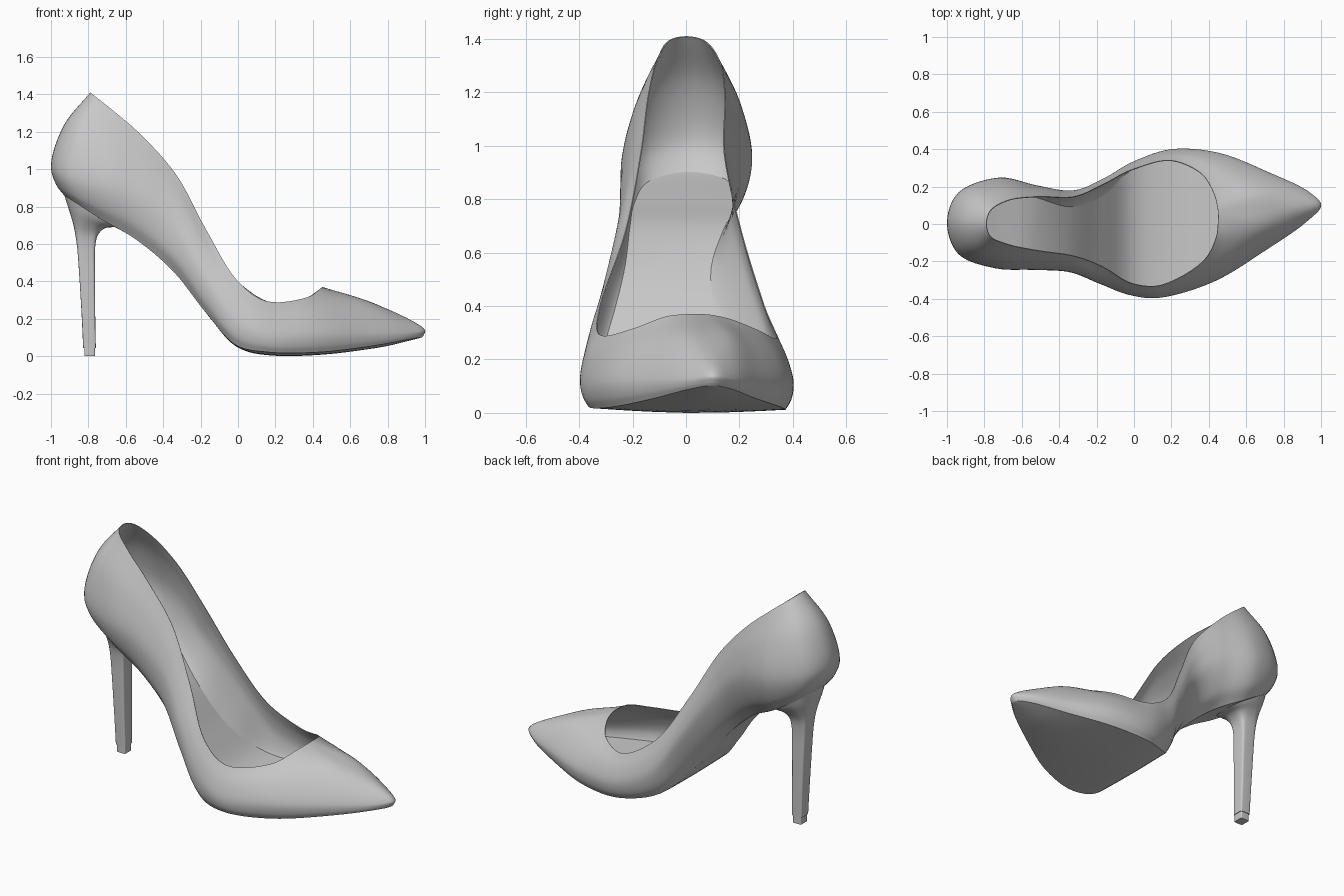
import bpy
import bmesh
import math
from mathutils import Vector

cube = bpy.data.objects.get("Cube")
if cube:
    bpy.data.objects.remove(cube, do_unlink=True)

# One plain grey covers the whole shoe
grey = bpy.data.materials.new("plain_grey")
grey.use_nodes = True
grey.diffuse_color = (0.58, 0.58, 0.58, 1)
grey.node_tree.nodes["Principled BSDF"].inputs["Base Color"].default_value = (0.58, 0.58, 0.58, 1)


def profile(points, x):
    """Height at x along a polyline of (x, z) points."""
    if x <= points[0][0]:
        return points[0][1]
    for (xa, za), (xb, zb) in zip(points, points[1:]):
        if x <= xb:
            return za + (zb - za) * (x - xa) / (xb - xa)
    return points[-1][1]


def spline(p, t):
    """Centripetal curve between the two middle points of p."""
    k = [0.0]
    for a, b in zip(p, p[1:]):
        k.append(k[-1] + max(math.sqrt((b - a).length), 1e-4))
    u = k[1] + (k[2] - k[1]) * t
    level = list(p)
    for step in (1, 2):
        level = [level[i].lerp(level[i + 1], (u - k[i]) / (k[i + step] - k[i]))
                 for i in range(len(level) - 1)]
    return level[0].lerp(level[1], t)


def closed_curve(p, steps):
    n = len(p)
    return [spline([p[(i + d) % n] for d in (-1, 0, 1, 2)], s / steps)
            for i in range(n) for s in range(steps)]


def open_curve(p, steps):
    q = [p[0] * 2 - p[1]] + list(p) + [p[-1] * 2 - p[-2]]
    out = [spline(q[i:i + 4], s / steps) for i in range(len(p) - 1) for s in range(steps)]
    return out + [p[-1]]


def loft(name, rows, closed=False, flip=False, caps=False, thickness=0):
    """Skin a list of equal-length rows of points."""
    bm = bmesh.new()
    grid = [[bm.verts.new(p) for p in row] for row in rows]
    count = len(rows[0])
    for a, b in zip(grid, grid[1:]):
        for c in range(count if closed else count - 1):
            d = (c + 1) % count
            face = [a[c], a[d], b[d], b[c]]
            bm.faces.new(face[::-1] if flip else face)
    if caps:
        bm.faces.new(grid[0][::-1])
        bm.faces.new(grid[-1])
    bmesh.ops.remove_doubles(bm, verts=bm.verts[:], dist=1e-5)
    mesh = bpy.data.meshes.new(name)
    bm.to_mesh(mesh)
    bm.free()
    mesh.materials.append(grey)
    obj = bpy.data.objects.new(name, mesh)
    bpy.context.collection.objects.link(obj)
    for other in bpy.context.selected_objects:
        other.select_set(False)
    obj.select_set(True)
    bpy.context.view_layer.objects.active = obj
    if thickness:
        shell = obj.modifiers.new("shell", "SOLIDIFY")
        shell.thickness = thickness
        bpy.ops.object.modifier_apply(modifier="shell")
    bpy.ops.object.shade_smooth_by_angle(angle=math.radians(40))
    return obj


# Side profiles of the sole edge and the opening
edge_z = [(-.93, .86), (-.72, .725), (-.52, .61), (-.33, .44), (-.15, .205), (-.07, .11),
          (0, .05), (.2, .014), (.45, .022), (.72, .055), (1, .105)]
rim_z = [(-.79, 1.41), (-.6, 1.26), (-.45, 1.12), (-.33, .97), (-.2, .73), (-.1, .55),
         (0, .40), (.1, .31), (.2, .28), (.32, .29), (.4, .33), (.45, .37)]

# Outlines run from the heel back along the left to the toe and return on the right
edge_xy = [(-.93, 0), (-.88, .125), (-.72, .155), (-.52, .085), (-.33, .035), (-.15, .105),
           (-.01, .265), (.2, .365), (.45, .355), (.72, .258), (.92, .165), (.985, .1),
           (.92, .02), (.7, -.128), (.42, -.285), (.15, -.365), (-.01, -.345), (-.17, -.275),
           (-.35, -.2), (-.55, -.172), (-.73, -.158), (-.88, -.118)]
belly_xyz = [(-1, .01, 1.02), (-.94, .167, 1), (-.72, .248, .95), (-.52, .205, .88),
             (-.33, .175, .7), (-.15, .245, .42), (0, .335, .2), (.2, .4, .12),
             (.45, .38, .12), (.72, .275, .125), (.93, .175, .13), (1, .1, .14),
             (.93, .02, .13), (.7, -.14, .125), (.42, -.31, .12), (.13, -.395, .12),
             (-.02, -.38, .2), (-.18, -.32, .42), (-.35, -.255, .7), (-.55, -.245, .86),
             (-.74, -.237, .92), (-.94, -.16, .98)]
rim_xy = [(-.79, 0), (-.77, .07), (-.68, .125), (-.52, .147), (-.33, .145), (-.17, .21),
          (0, .295), (.2, .34), (.36, .27), (.425, .17), (.445, .1), (.45, .06),
          (.45, .02), (.44, -.07), (.37, -.2), (.15, -.327), (0, -.322), (-.17, -.228),
          (-.33, -.17), (-.52, -.142), (-.68, -.108), (-.77, -.065)]

edge = [Vector((x, y, profile(edge_z, x))) for x, y in edge_xy]
belly = [Vector(p) for p in belly_xyz]
rim = [Vector((x, y, profile(rim_z, x))) for x, y in rim_xy]


def swell(lower, upper, t, puff):
    """Row between two loops, pushed outward by a share of their distance."""
    row = []
    for i, low in enumerate(lower):
        along = (belly[(i + 1) % len(belly)] - belly[i - 1]).normalized()
        rise = upper[i] - low
        out = rise.cross(along).normalized()
        row.append(low.lerp(upper[i], t) + out * rise.length * puff(belly[i], along))
    return row


# Rounded welt below the belly, full shoulder above it
welt = swell(edge, belly, .4, lambda p, along: .09)
shoulder = swell(belly, rim, .5, lambda p, along: .045 + .12 * max(0, -p.x - .6)
                 + .04 * abs(along.x) * min(1, max(0, p.x * 2)))

STEPS = 6
loops = [closed_curve(p, STEPS) for p in (edge, welt, belly, shoulder, rim)]
columns = [open_curve(c, STEPS) for c in zip(*loops)]
rows = [list(r) for r in zip(*columns)]
loft("upper", rows, closed=True, flip=True, thickness=.004)


def bridge(loop, first, inset, sag):
    """Strips across the shoe joining both sides of one loop, sagging under the forefoot."""
    n, cells, out = len(loop), 10, []
    for j in range(first, n // 2 + 1 - first):
        left, right = loop[j], loop[-j % n]
        depth = sag * min(1, (left - right).length / .3) * min(1, max(0, left.x * 5 + .5))
        strip = []
        for c in range(cells + 1):
            s = c / cells
            p = left.lerp(right, inset + (1 - 2 * inset) * s)
            p.z -= depth * math.sin(math.pi * s)
            strip.append(p)
        out.append(strip)
    return out


# Sole underneath and insole inside
loft("sole", bridge(rows[0], 0, 0, .014), flip=True)
loft("insole", bridge(rows[5], 1, .015, 0))


def ring(back, front, half, z_back, z_front, power, sides=24):
    """Rounded-square section, sloping from back to front."""
    points = []
    for i in range(sides):
        a = math.tau * (i + .5) / sides
        cx, sy = (math.copysign(abs(f(a)) ** (2 / power), f(a)) for f in (math.cos, math.sin))
        t = (cx + 1) / 2
        points.append(Vector((back + (front - back) * t, .018 + half * sy,
                              z_back + (z_front - z_back) * t)))
    return points


# Stiletto heel, from the tip joint up to the seat
heel = [(-.828, -.76, .036, .045, .045, 9), (-.835, -.763, .04, .2, .2, 9),
        (-.85, -.765, .045, .45, .45, 8), (-.86, -.762, .05, .58, .6, 6),
        (-.872, -.745, .062, .66, .655, 4), (-.885, -.71, .088, .72, .685, 3),
        (-.907, -.66, .118, .79, .69, 2.6), (-.93, -.62, .138, .862, .695, 2.3)]
sections = [open_curve(c, 3) for c in zip(*(ring(*h) for h in heel))]
loft("heel", [list(r) for r in zip(*sections)], closed=True, caps=True)
loft("heel_tip", [ring(-.822, -.764, .032, z, z, 9) for z in (0, .046)],
     closed=True, caps=True)
